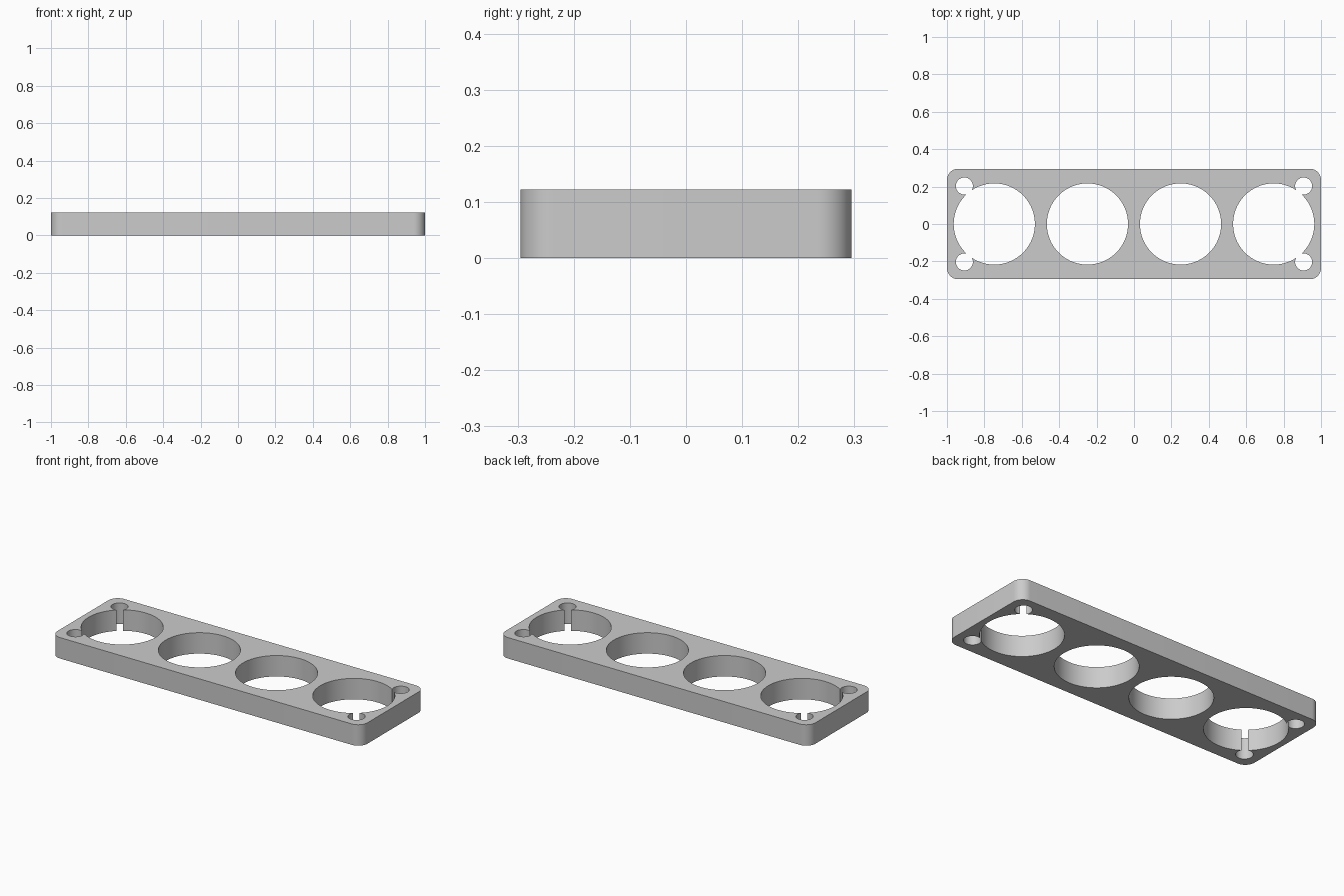
import bpy
import bmesh
from math import cos, sin, pi, radians
from mathutils import Matrix

cube = bpy.data.objects.get("Cube")
if cube:
    bpy.data.objects.remove(cube, do_unlink=True)

LENGTH, WIDTH, HEIGHT = 2.0, 0.59, 0.122
CORNER_R = 0.06
BIG_R, PITCH = 0.217, 0.498
SMALL_R, SMALL_X, SMALL_Y = 0.0455, 0.907, 0.203

grey = bpy.data.materials.new("plain grey")
grey.use_nodes = True
grey.diffuse_color = (0.6, 0.6, 0.6, 1)
grey.node_tree.nodes["Principled BSDF"].inputs["Base Color"].default_value = (0.6, 0.6, 0.6, 1)


def make_object(name, bm):
    mesh = bpy.data.meshes.new(name)
    bm.to_mesh(mesh)
    bm.free()
    mesh.materials.append(grey)
    obj = bpy.data.objects.new(name, mesh)
    bpy.context.collection.objects.link(obj)
    return obj


def drill(target, name, centres, radius, sides):
    """Cut a set of separate round holes straight through the target."""
    bm = bmesh.new()
    for x, y in centres:
        bmesh.ops.create_cone(bm, cap_ends=True, segments=sides, radius1=radius,
                              radius2=radius, depth=HEIGHT * 3,
                              matrix=Matrix.Translation((x, y, HEIGHT / 2)))
    cutter = make_object(name, bm)
    cutter.hide_render = True
    mod = target.modifiers.new(name, 'BOOLEAN')
    mod.operation = 'DIFFERENCE'
    mod.solver = 'EXACT'
    mod.object = cutter
    bpy.ops.object.modifier_apply(modifier=mod.name)
    bpy.data.objects.remove(cutter, do_unlink=True)


# Plate with rounded corners
bm = bmesh.new()
outline = []
steps = 12
for quarter, (sx, sy) in enumerate([(1, 1), (-1, 1), (-1, -1), (1, -1)]):
    for i in range(steps + 1):
        a = (quarter + i / steps) * pi / 2
        outline.append(bm.verts.new((sx * (LENGTH / 2 - CORNER_R) + CORNER_R * cos(a),
                                     sy * (WIDTH / 2 - CORNER_R) + CORNER_R * sin(a), 0)))
base = bm.faces.new(outline)
top = bmesh.ops.extrude_face_region(bm, geom=[base])["geom"]
bmesh.ops.translate(bm, vec=(0, 0, HEIGHT),
                    verts=[v for v in top if isinstance(v, bmesh.types.BMVert)])
bmesh.ops.recalc_face_normals(bm, faces=bm.faces[:])
plate = make_object("holder_plate", bm)
bpy.ops.object.select_all(action='DESELECT')
plate.select_set(True)
bpy.context.view_layer.objects.active = plate

# Row of four large holes, then a screw hole in each corner
drill(plate, "large_hole_cutter", [((i - 1.5) * PITCH, 0) for i in range(4)], BIG_R, 96)
drill(plate, "screw_hole_cutter",
      [(sx * SMALL_X, sy * SMALL_Y) for sx in (-1, 1) for sy in (-1, 1)], SMALL_R, 48)

bpy.ops.object.shade_smooth_by_angle(angle=radians(30))
